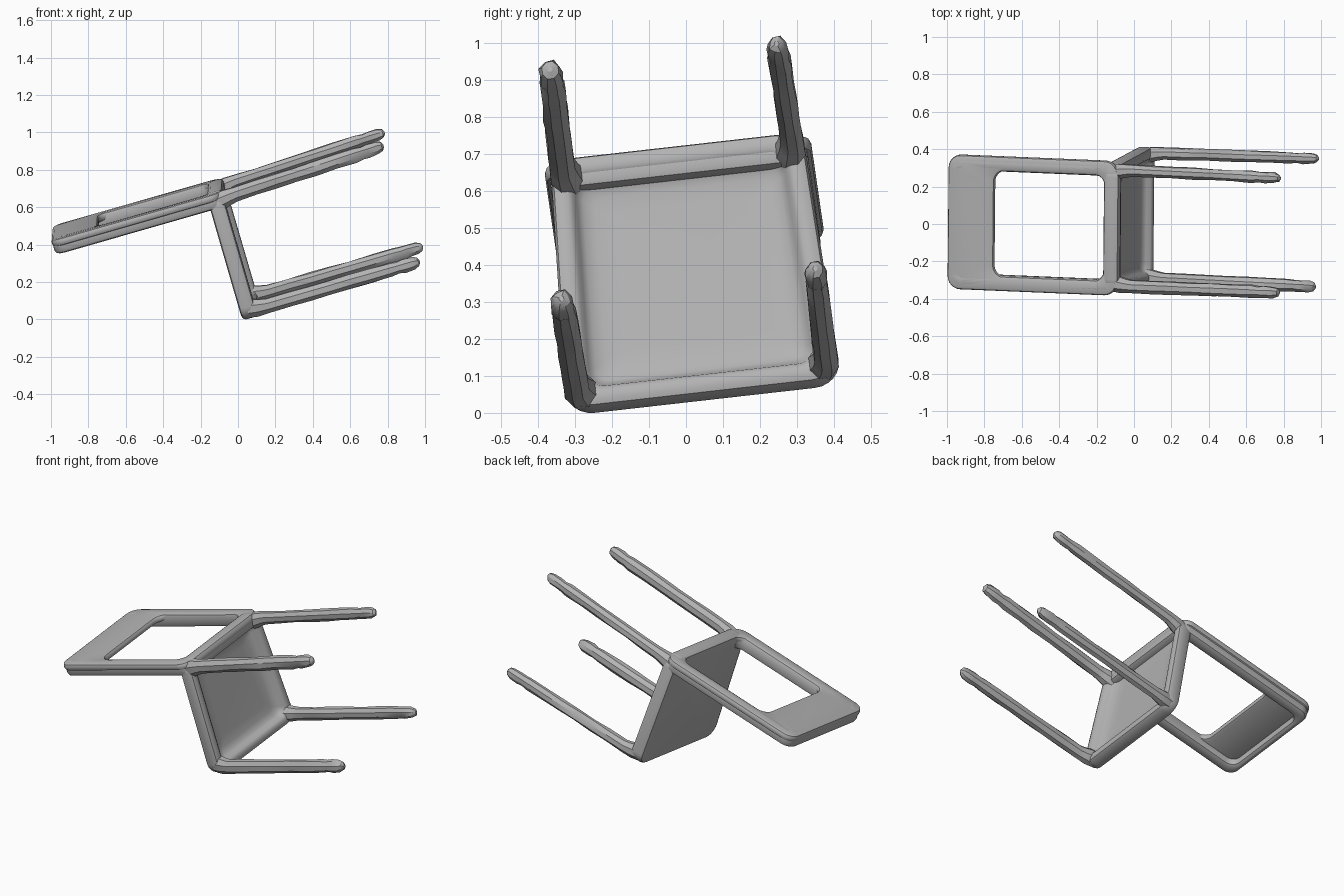
import bpy, bmesh, math, random
from mathutils import Vector

random.seed(4)
cube = bpy.data.objects.get("Cube")
if cube:
    bpy.data.objects.remove(cube, do_unlink=True)

# Tipped-over chair frame: L runs to the feet, W across, S from back to seat front
O = Vector((-0.115, -0.02, 0.67))
L = Vector((0.96, -0.04, 0.275)).normalized()
W = Vector((0.02, 0.99, 0.115))
W = (W - L * W.dot(L)).normalized()
S = W.cross(L).normalized()

grey = bpy.data.materials.new("plain grey")
grey.use_nodes = True
colour = (0.45, 0.45, 0.45, 1)
grey.diffuse_color = colour
grey.node_tree.nodes["Principled BSDF"].inputs["Base Color"].default_value = colour


def place(u, w, s):
    return O + L * u + W * w + S * s


def rounded_rect(hw, a0, a1, r, steps=6):
    """Outline (w, a) of a rectangle with rounded corners."""
    pts = []
    corners = ((hw - r, a1 - r), (r - hw, a1 - r), (r - hw, a0 + r), (hw - r, a0 + r))
    for k, (cw, ca) in enumerate(corners):
        for i in range(steps + 1):
            t = math.pi / 2 * (k + i / steps)
            pts.append((cw + r * math.cos(t), ca + r * math.sin(t)))
    return pts


def loft(name, loops, closed=False, angle=40):
    """Skin a list of equal point loops, capped or joined into a ring."""
    bm = bmesh.new()
    rings = [[bm.verts.new(p) for p in loop] for loop in loops]
    pairs = list(zip(rings, rings[1:]))
    if closed:
        pairs.append((rings[-1], rings[0]))
    else:
        bm.faces.new(rings[0])
        bm.faces.new(rings[-1])
    n = len(rings[0])
    for a, b in pairs:
        for i in range(n):
            j = (i + 1) % n
            bm.faces.new((a[i], a[j], b[j], b[i]))
    bmesh.ops.recalc_face_normals(bm, faces=bm.faces)
    me = bpy.data.meshes.new(name)
    bm.to_mesh(me)
    bm.free()
    me.materials.append(grey)
    ob = bpy.data.objects.new(name, me)
    bpy.context.collection.objects.link(ob)
    bpy.ops.object.select_all(action="DESELECT")
    ob.select_set(True)
    bpy.context.view_layer.objects.active = ob
    bpy.ops.object.shade_smooth_by_angle(angle=math.radians(angle))
    return ob


def back_ring(name, outer, inner, s0, s1, b):
    """Bevelled frame with a rounded opening, lying in the backrest plane."""
    def loop(rect, d, s):
        hw, u0, u1, r = rect
        return [place(u, w, s) for w, u in rounded_rect(hw - d, u0 + d, u1 - d, r - d)]
    c = b * 0.3
    half = [(b, s0), (c, s0 + c), (0, s0 + b), (0, s1 - b), (c, s1 - c), (b, s1)]
    loops = [loop(outer, d, s) for d, s in half]
    loops += [loop(inner, -d, s) for d, s in reversed(half)]
    loft(name, loops, closed=True)


# Backrest: thick outer frame, and a thin headpiece flush with its rear side
back_ring("back_frame", (0.35, -0.905, 0.04, 0.065), (0.28, -0.86, -0.037, 0.05),
          -0.042, 0.042, 0.02)
back_ring("headpiece", (0.362, -0.907, 0.035, 0.07), (0.285, -0.65, -0.037, 0.06),
          -0.042, 0.0, 0.015)

# Seat: flat on the sitting side, dished between raised rails underneath
seat_profile = [(0.02, -0.042), (0.006, -0.036), (0, -0.022), (0, 0.025),
                (0.006, 0.039), (0.02, 0.045), (0.042, 0.045), (0.056, 0.036),
                (0.064, 0.015), (0.08, 0.0), (0.11, -0.008), (0.16, -0.01)]
seat_loops = []
for d, u in seat_profile:
    outline = rounded_rect(0.345 - d, -0.045 + d, 0.66 - d, max(0.07 - d * 0.4, 0.02))
    seat_loops.append([place(u, w * (1 + 0.13 * s), s) for w, s in outline])
loft("seat", seat_loops)


def leg(name, side, start, end, inward, u_end, thick):
    """Eight-sided, slightly uneven leg with a flared root and pinched foot."""
    u0 = 0.0
    stations = [(u0, 0.045), (0.045, 0.046), (0.075, 0.041), (0.11, 0.037)]
    stations += [(0.11 + (u_end - 0.27) * i / 6, 0.035 + random.uniform(-0.001, 0.002))
                 for i in range(1, 7)]
    stations += [(u_end - 0.12, 0.031), (u_end - 0.085, 0.034), (u_end - 0.035, 0.032),
                 (u_end - 0.01, 0.022), (u_end, 0.007)]
    loops = []
    for k, (u, r) in enumerate(stations):
        t = u / u_end
        flare = max(0, 1 - u / 0.1) * 0.012
        w = start[0] + (end[0] - start[0]) * t - flare
        s = start[1] + (end[1] - start[1]) * t + inward * flare
        jitter = 0.003 if 3 < k < len(stations) - 1 else 0
        loop = []
        for i in range(8):
            a = math.pi * (i + 0.5) / 4
            q = r * thick + random.uniform(-jitter, jitter)
            loop.append(place(u, side * (w + q * 0.92 * math.cos(a)),
                              s + q * 1.05 * math.sin(a)))
        loops.append(loop)
    loft(name, loops, angle=30)


# Legs, mirrored about the chair's middle
for side, tag in ((1, "left"), (-1, "right")):
    thick = 1.0 if side > 0 else 1.08
    leg("rear_leg_" + tag, side, (0.312, 0.0), (0.308, -0.035), 1, 0.943, thick)
    leg("front_leg_" + tag, side, (0.338, 0.617), (0.345, 0.613), -1,
        0.968 if side > 0 else 0.957, thick)
